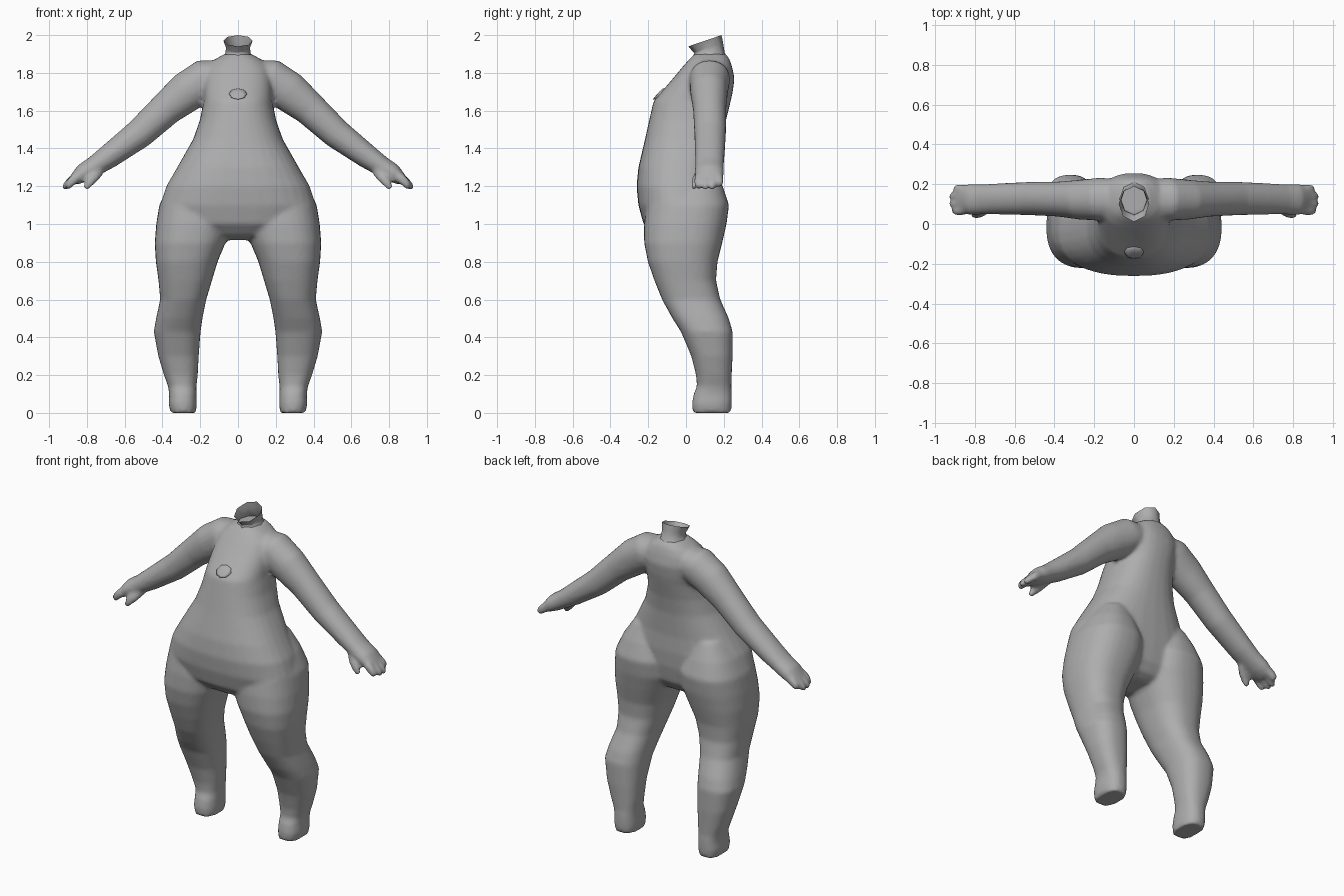
import bpy, bmesh, math
from mathutils import Vector

X, Y, Z = Vector((1, 0, 0)), Vector((0, 1, 0)), Vector((0, 0, 1))

skin = bpy.data.materials.new("plain grey")
skin.diffuse_color = (0.42, 0.42, 0.42, 1)


def ring(bm, c, u, a, v, b, n=2.0, seg=32):
    """One superellipse cross-section."""
    out = []
    for i in range(seg):
        t = 2 * math.pi * i / seg
        cu, sv = math.cos(t), math.sin(t)
        pu = math.copysign(abs(cu) ** (2 / n), cu) * a
        pv = math.copysign(abs(sv) ** (2 / n), sv) * b
        out.append(bm.verts.new(Vector(c) + u * pu + v * pv))
    return out


def bridge(bm, rings, caps=True):
    n = len(rings[0])
    faces = []
    for r, s in zip(rings, rings[1:]):
        for i in range(n):
            j = (i + 1) % n
            faces.append(bm.faces.new((r[i], r[j], s[j], s[i])))
    if caps:
        faces.append(bm.faces.new(rings[0][::-1]))
        faces.append(bm.faces.new(rings[-1]))
    bmesh.ops.recalc_face_normals(bm, faces=faces)


def stack(bm, rows, n):
    """Loft of upright sections: z, x min, x max, y min, y max."""
    bridge(bm, [ring(bm, ((x0 + x1) / 2, (y0 + y1) / 2, z), X, (x1 - x0) / 2,
                     Y, (y1 - y0) / 2, n) for z, x0, x1, y0, y1 in rows])


def limb(bm, rows, seg=24):
    """Loft along a path: x, y, z, thickness radius, depth radius."""
    pts = [Vector(r[:3]) for r in rows]
    rings = []
    for i, r in enumerate(rows):
        d = pts[min(i + 1, len(pts) - 1)] - pts[max(i - 1, 0)]
        d.y = 0
        d.normalize()
        rings.append(ring(bm, pts[i], Vector((-d.z, 0, d.x)), r[3], Y, r[4], 2.1, seg))
    bridge(bm, rings)


def finish(name, bm):
    me = bpy.data.meshes.new(name)
    bm.to_mesh(me)
    bm.free()
    me.materials.append(skin)
    ob = bpy.data.objects.new(name, me)
    bpy.context.collection.objects.link(ob)
    me.polygons.foreach_set("use_smooth", [True] * len(me.polygons))
    return ob


bm = bmesh.new()

# leg with foot, calf, thigh and buttock
stack(bm, [
    (0.00, .222, .358, .036, .238), (.05, .218, .367, .032, .243),
    (.10, .220, .364, .040, .243), (.14, .220, .370, .058, .240),
    (.20, .213, .392, .053, .242), (.30, .208, .422, .028, .247),
    (.43, .198, .446, -.027, .247), (.50, .188, .434, -.072, .227),
    (.60, .168, .412, -.127, .182), (.70, .138, .421, -.167, .159),
    (.80, .108, .435, -.202, .167), (.90, .066, .441, -.222, .192),
    (1.0, .030, .433, -.222, .215), (1.1, .030, .417, -.210, .228),
    (1.2, .070, .370, -.170, .195), (1.3, .120, .300, -.100, .150)], 2.4)

# arm from inside the shoulder to the palm
limb(bm, [
    (.08, .125, 1.785, .085, .100), (.17, .125, 1.765, .110, .108),
    (.27, .122, 1.70, .108, .100), (.38, .125, 1.61, .090, .088),
    (.523, .128, 1.477, .079, .084), (.685, .126, 1.357, .064, .078),
    (.76, .124, 1.306, .054, .076), (.82, .124, 1.270, .050, .078),
    (.865, .124, 1.235, .032, .072)])

# fingers
for y, x, z in ((.064, .905, 1.188), (.102, .925, 1.185),
                (.141, .925, 1.185), (.178, .900, 1.200)):
    limb(bm, [(.83, .124 + (y - .124) * .85, 1.265, .028, .022),
              (.87, y, 1.235, .027, .022),
              ((.87 + x) / 2 + .005, y, (1.235 + z) / 2, .024, .020),
              (x, y, z, .014, .013)], 12)

# thumb
limb(bm, [(.74, .085, 1.285, .035, .030), (.765, .060, 1.245, .030, .026),
          (.79, .047, 1.215, .024, .021), (.81, .042, 1.185, .014, .013)], 12)

# mirrored limbs
dup = bmesh.ops.duplicate(bm, geom=bm.verts[:] + bm.edges[:] + bm.faces[:])["geom"]
for g in dup:
    if isinstance(g, bmesh.types.BMVert):
        g.co.x *= -1
bmesh.ops.reverse_faces(bm, faces=[g for g in dup if isinstance(g, bmesh.types.BMFace)])

# torso
stack(bm, [(z, -w, w, y0, y1) for z, w, y0, y1 in (
    (.915, .08, -.09, .07), (.94, .22, -.17, .12), (1.0, .38, -.225, .16),
    (1.1, .412, -.252, .180), (1.2, .380, -.262, .187), (1.3, .322, -.252, .185),
    (1.45, .237, -.217, .195), (1.55, .202, -.195, .212), (1.65, .182, -.172, .237),
    (1.70, .182, -.130, .248), (1.77, .180, -.070, .257), (1.83, .165, -.020, .245),
    (1.87, .125, .015, .232), (1.90, .072, .045, .212))], 2.4)

# blend all volumes into one smooth skin
body = finish("body", bm)
rm = body.modifiers.new("blend", 'REMESH')
rm.mode = 'VOXEL'
rm.voxel_size = 0.012
rm.use_smooth_shade = True
sm = body.modifiers.new("soften", 'SMOOTH')
sm.factor = 0.5
sm.iterations = 6

# open neck collar with a slanted rim
bm = bmesh.new()
tilt = Vector((0, 1, .34))
bridge(bm, [ring(bm, c, X, a, t, b, 2, 8) for c, a, t, b in (
    ((0, .128, 1.875), .095, Y, .100), ((0, .125, 1.905), .066, Y, .080),
    ((0, .118, 1.935), .064, tilt, .078), ((0, .100, 1.970), .077, tilt, .088))], False)
finish("neck", bm)

# small raised patch on the chest
bm = bmesh.new()
slope = Vector((0, .66, .75))
bridge(bm, [ring(bm, c, X, a, slope, b, 2, 8) for c, a, b in (
    ((0, -.120, 1.690), .050, .042), ((0, -.150, 1.688), .046, .038),
    ((0, -.156, 1.684), .025, .020))])
finish("chest_patch", bm)
